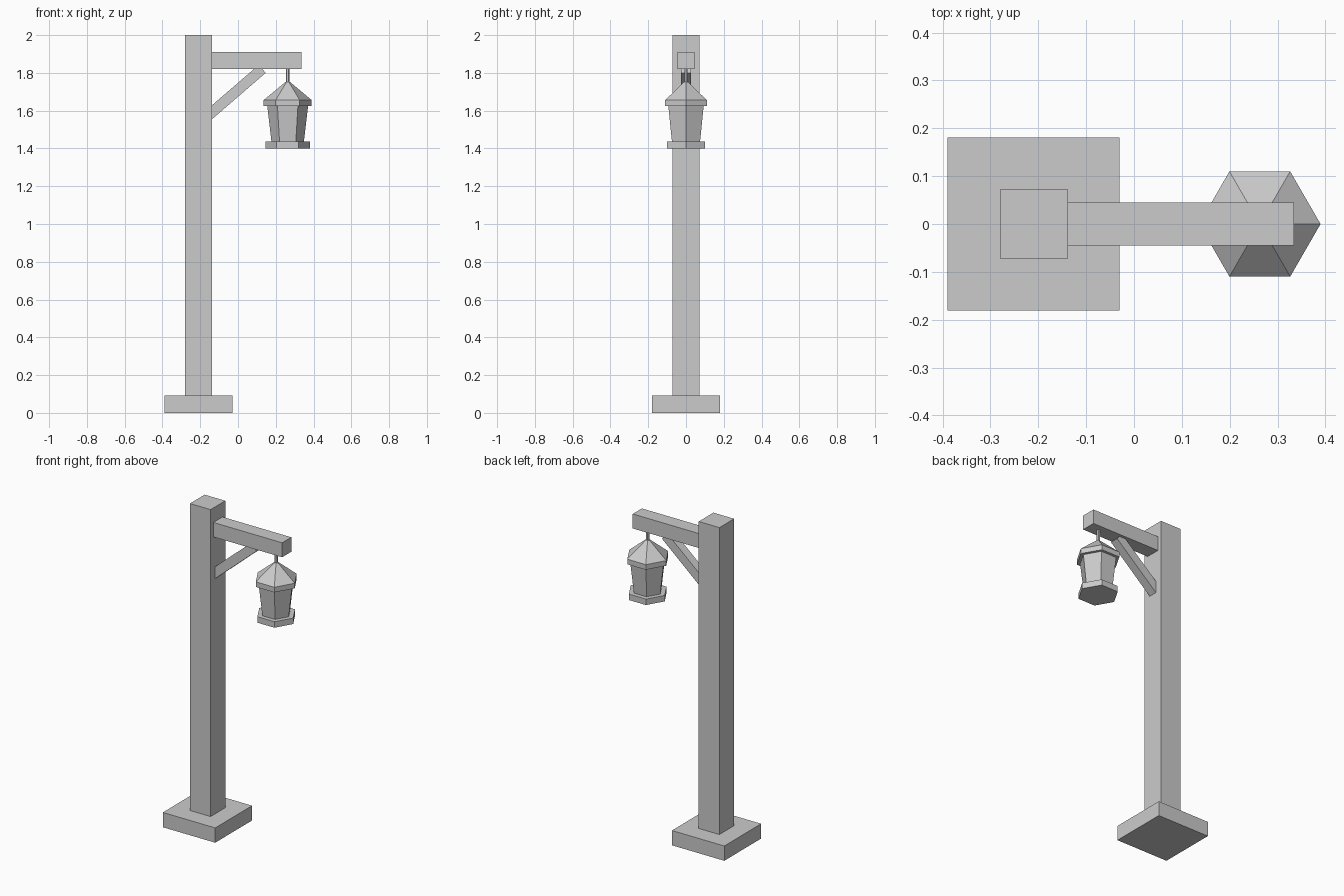
import bpy
import math
from mathutils import Matrix, Vector

cube = bpy.data.objects.get("Cube")
if cube:
    bpy.data.objects.remove(cube, do_unlink=True)

# Single plain grey for the whole model
grey = bpy.data.materials.new("plain_grey")
grey.use_nodes = True
colour = (0.6, 0.6, 0.6, 1)
grey.diffuse_color = colour
grey.node_tree.nodes["Principled BSDF"].inputs["Base Color"].default_value = colour


def finish(name):
    obj = bpy.context.object
    obj.name = name
    obj.data.name = name
    obj.data.materials.append(grey)
    return obj


def box(name, low, high):
    low, high = Vector(low), Vector(high)
    bpy.ops.mesh.primitive_cube_add(size=1)
    obj = finish(name)
    obj.data.transform(Matrix.Translation((low + high) / 2)
                       @ Matrix.Diagonal((high - low).to_4d()))
    return obj


LAMP_X = 0.263


def hexagon(name, bottom_z, top_z, bottom_radius, top_radius):
    """Six-sided tapered section with corners pointing along x."""
    bpy.ops.mesh.primitive_cone_add(
        vertices=6, radius1=bottom_radius, radius2=top_radius,
        depth=top_z - bottom_z)
    obj = finish(name)
    obj.data.transform(Matrix.Translation((LAMP_X, 0, (bottom_z + top_z) / 2))
                       @ Matrix.Rotation(math.pi / 2, 4, "Z"))
    return obj


# Post and arm
box("base_plinth", (-0.39, -0.181, 0), (-0.03, 0.181, 0.092))
box("post", (-0.28, -0.072, 0.09), (-0.138, 0.072, 2))
box("arm", (-0.14, -0.045, 1.82), (0.335, 0.045, 1.91))

# Diagonal brace running from the post to the underside of the arm
start, end = Vector((-0.165, 0, 1.568)), Vector((0.128, 0, 1.821))
length = (end - start).length
brace = box("brace", (0, -0.027, -0.028), (length, 0.027, 0.028))
brace.rotation_euler.y = -math.atan2(end.z - start.z, end.x - start.x)
brace.location = start

# Hanging lantern
hexagon("hanger_rod", 1.74, 1.83, 0.01, 0.01)
hexagon("lantern_roof", 1.656, 1.752, 0.127, 0.012)
hexagon("lantern_roof_rim", 1.624, 1.656, 0.127, 0.127)
hexagon("lantern_body", 1.437, 1.624, 0.086, 0.108)
hexagon("lantern_base", 1.4, 1.437, 0.117, 0.117)
